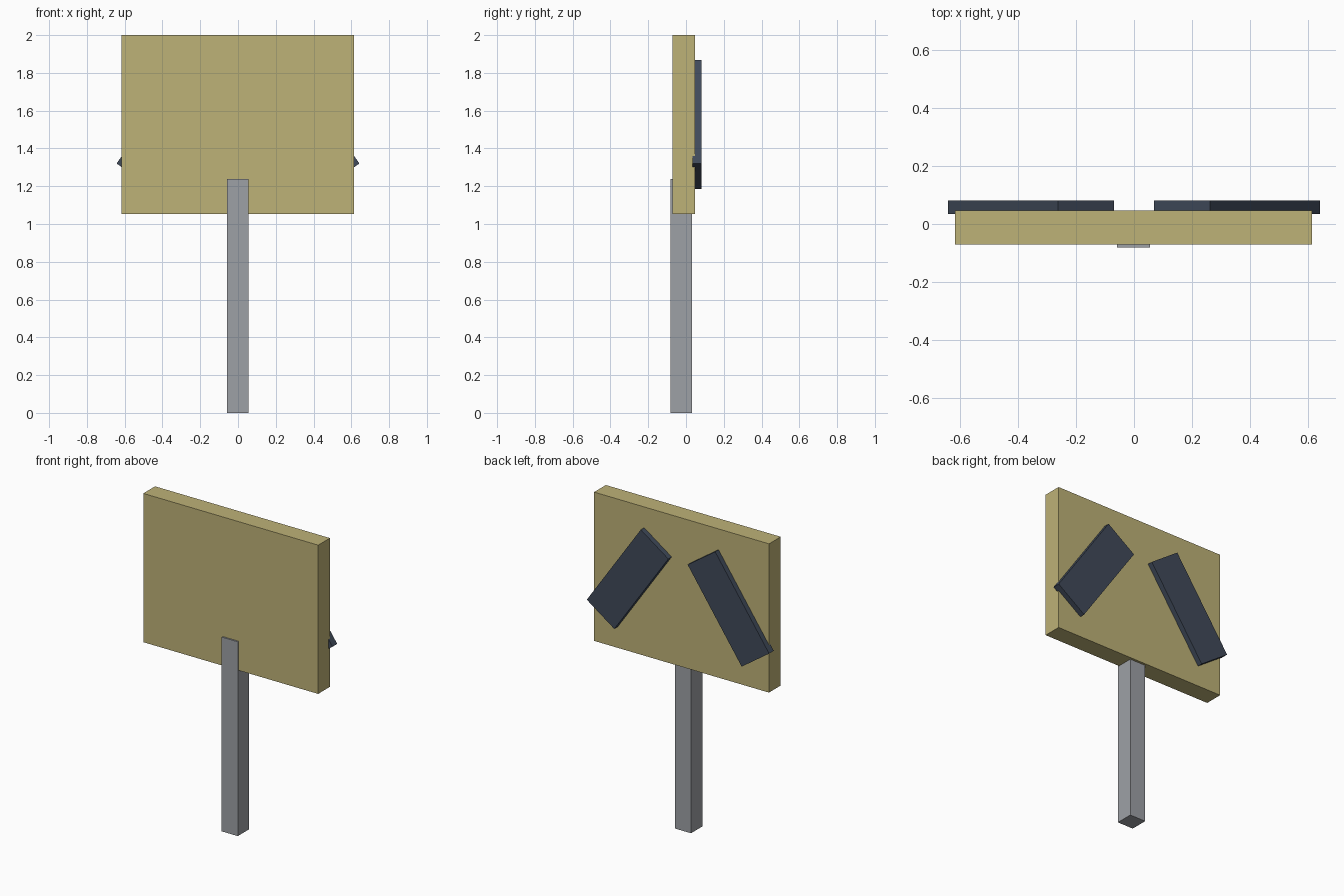
import bpy
import math

if "Cube" in bpy.data.objects:
    bpy.data.objects.remove(bpy.data.objects["Cube"])


def material(name, rgb):
    """Flat colour from 0-255 sRGB values, stored as linear."""
    mat = bpy.data.materials.new(name)
    lin = [((c / 255 + 0.055) / 1.055) ** 2.4 for c in rgb]
    mat.diffuse_color = (*lin, 1)
    mat.use_nodes = True
    mat.node_tree.nodes["Principled BSDF"].inputs["Base Color"].default_value = mat.diffuse_color
    return mat


def box(name, lo, hi, mat, tilt=0):
    """Box between two corners, tilted about its own y axis."""
    centre = [(a + b) / 2 for a, b in zip(lo, hi)]
    bpy.ops.mesh.primitive_cube_add(size=1, location=centre, rotation=(0, tilt, 0))
    ob = bpy.context.object
    ob.name = name
    ob.scale = [b - a for a, b in zip(lo, hi)]
    ob.data.materials.append(mat)
    return ob


tan = material("tan board", (190, 178, 119))
grey = material("grey post", (158, 161, 166))
slate = material("slate bar", (64, 74, 90))

# Sign panel and its post, which sits slightly proud of the panel front
box("sign_board", (-0.618, -0.071, 1.052), (0.615, 0.047, 2.0), tan)
box("post", (-0.058, -0.081, 0), (0.055, 0.032, 1.238), grey)

# Two slanted bars on the back, splaying outward toward the bottom
WIDTH, LENGTH, CX, CZ = 0.236, 0.667, 0.3555, 1.5265
for side, label in ((-1, "left"), (1, "right")):
    x = side * CX
    box("back_bar_" + label,
        (x - WIDTH / 2, 0.034, CZ - LENGTH / 2),
        (x + WIDTH / 2, 0.081, CZ + LENGTH / 2),
        slate, tilt=-side * math.radians(34.8))
